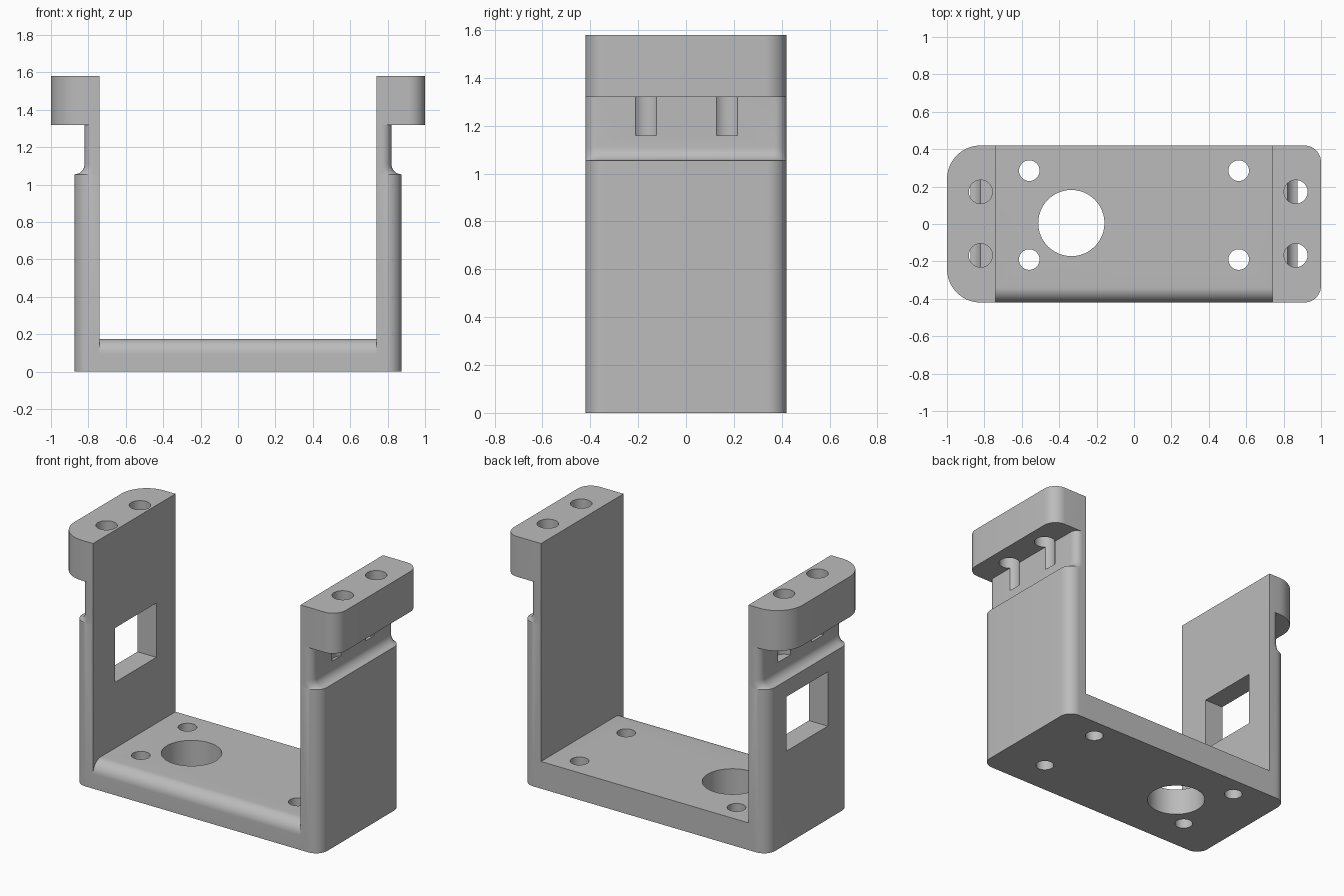
import bpy, bmesh, math

cube = bpy.data.objects.get("Cube")
if cube:
    bpy.data.objects.remove(cube, do_unlink=True)

grey = bpy.data.materials.new("plain grey")
grey.use_nodes = True
colour = (0.5, 0.5, 0.5, 1)
grey.diffuse_color = colour
grey.node_tree.nodes["Principled BSDF"].inputs["Base Color"].default_value = colour

HALF = 0.42      # half depth in y
INNER = 0.74     # inner face of the walls
OUTER = 0.875    # outer face of the walls
NECK = 0.82      # wall face in the recess under the ears
STEPS = 10


def arc(cx, cy, r, start, end, n=STEPS):
    return [(cx + r * math.cos(math.radians(start + (end - start) * i / n)),
             cy + r * math.sin(math.radians(start + (end - start) * i / n)))
            for i in range(n + 1)]


def loft(name, rings):
    """Closed solid through rings that have equal point counts."""
    bm = bmesh.new()
    rows = [[bm.verts.new(p) for p in ring] for ring in rings]
    n = len(rows[0])
    for a, b in zip(rows, rows[1:]):
        for i in range(n):
            j = (i + 1) % n
            bm.faces.new((a[i], a[j], b[j], b[i]))
    bm.faces.new(rows[0][::-1])
    bm.faces.new(rows[-1])
    bmesh.ops.recalc_face_normals(bm, faces=bm.faces)
    mesh = bpy.data.meshes.new(name)
    bm.to_mesh(mesh)
    bm.free()
    mesh.materials.append(grey)
    obj = bpy.data.objects.new(name, mesh)
    bpy.context.collection.objects.link(obj)
    return obj


def outline(side, x, r, z):
    """Plan of a wall or ear: square inside, rounded corners outside."""
    pts = [(INNER, HALF), (INNER, -HALF)]
    pts += arc(x - r, r - HALF, r, -90, 0) + arc(x - r, HALF - r, r, 0, 90)
    return [(side * px, py, z) for px, py in pts]


def cylinder(name, x, y, r, low, high):
    ring = arc(x, y, r, 0, 360, 48)[:-1]
    return loft(name, [[(px, py, z) for px, py in ring] for z in (low, high)])


def combine(target, tool, operation):
    mod = target.modifiers.new(operation.lower(), 'BOOLEAN')
    mod.operation = operation
    mod.solver = 'EXACT'
    mod.object = tool
    deps = bpy.context.evaluated_depsgraph_get()
    old = target.data
    new = bpy.data.meshes.new_from_object(target.evaluated_get(deps))
    target.modifiers.clear()
    target.data = new
    bpy.data.meshes.remove(old)
    bpy.data.objects.remove(tool, do_unlink=True)


# Base plate with a rounded upper front edge
TOP, ROUND = 0.175, 0.08
profile = [(HALF, TOP), (HALF, 0), (-HALF, 0)]
profile += arc(ROUND - HALF, TOP - ROUND, ROUND, 180, 90)
bracket = loft("bracket", [[(x, y, z) for y, z in profile] for x in (-0.77, 0.77)])

# Side walls with a filleted recess, each topped by an ear
fillet = OUTER - NECK
for side, ear_round in ((-1, 0.18), (1, 0.09)):
    levels = [(OUTER, 0)] + arc(OUTER, 1.055 + fillet, fillet, 270, 180, 8) + [(NECK, 1.45)]
    rings = []
    for x, z in levels:
        corner = 0.05 + 0.03 * (x - NECK) / fillet
        rings.append(outline(side, x, corner, z))
    combine(bracket, loft("side_wall", rings), 'UNION')
    ear = loft("ear", [outline(side, 1, ear_round, z) for z in (1.32, 1.58)])
    combine(bracket, ear, 'UNION')

# Base holes: one large, four small
holes = [(-0.335, 0.005, 0.177, -0.1, 0.3)]
holes += [(x, y, 0.055, -0.1, 0.3) for x in (-0.56, 0.56) for y in (-0.19, 0.285)]
# Ear holes, running down into the recessed wall
holes += [(x, y, 0.063, 1.16, 1.7) for x in (-0.82, 0.865) for y in (-0.168, 0.172)]
for hole in holes:
    combine(bracket, cylinder("hole_cutter", *hole), 'DIFFERENCE')

# Rectangular window in the right wall
window = loft("window_cutter", [[(x, -0.195, 0.6), (x, 0.225, 0.6),
                                 (x, 0.225, 0.95), (x, -0.195, 0.95)]
                                for x in (-1.05, -0.6)])
combine(bracket, window, 'DIFFERENCE')

# Smooth shading that keeps the hard edges
bpy.ops.object.select_all(action='DESELECT')
bracket.select_set(True)
bpy.context.view_layer.objects.active = bracket
bpy.ops.object.shade_smooth_by_angle(angle=math.radians(30))
